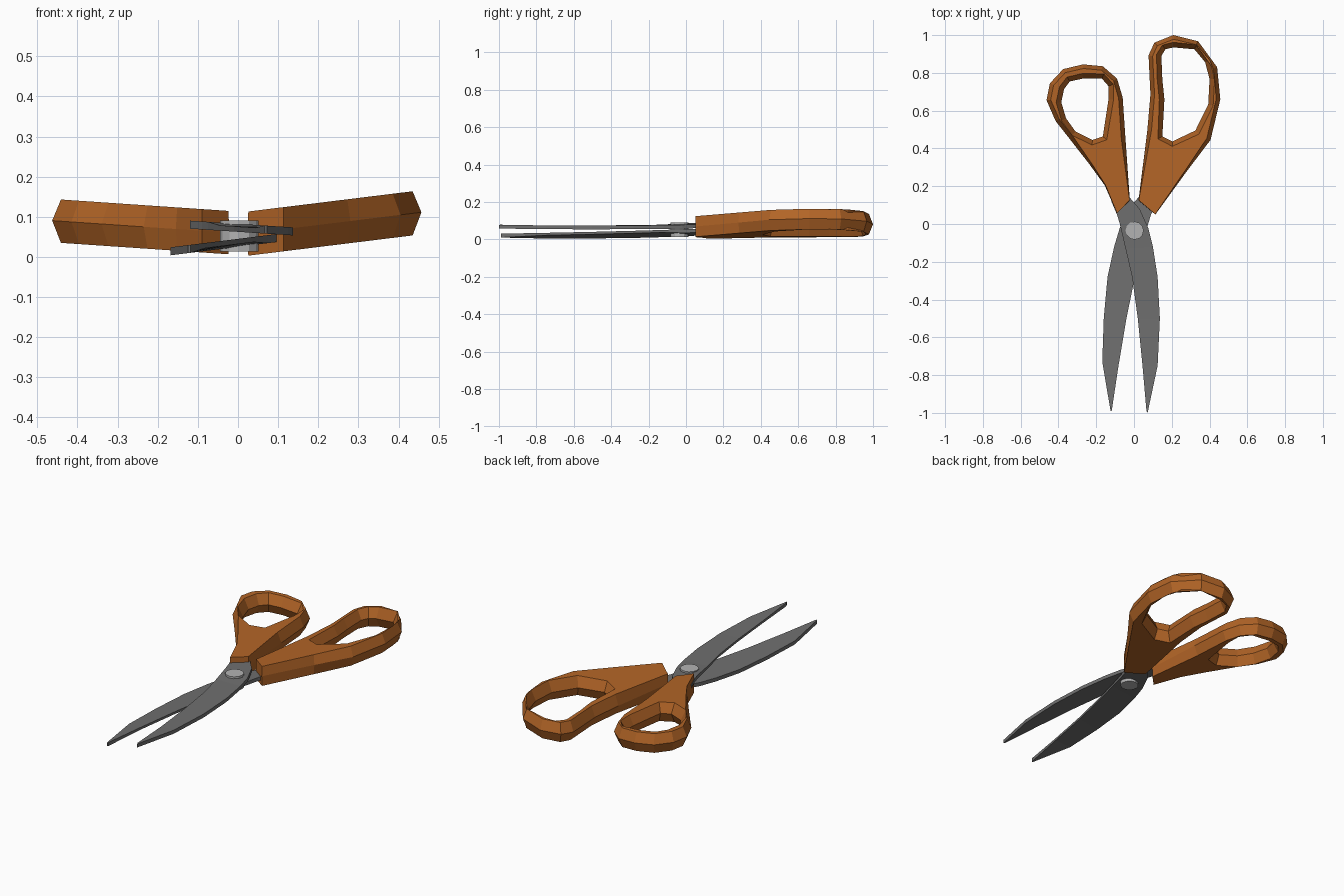
import bpy, bmesh
from mathutils import Vector

if "Cube" in bpy.data.objects:
    bpy.data.objects.remove(bpy.data.objects["Cube"])


def material(name, color):
    m = bpy.data.materials.new(name)
    m.diffuse_color = color
    m.use_nodes = True
    m.node_tree.nodes["Principled BSDF"].inputs["Base Color"].default_value = m.diffuse_color
    return m


def finish(name, bm, mat):
    bmesh.ops.recalc_face_normals(bm, faces=bm.faces)
    me = bpy.data.meshes.new(name)
    bm.to_mesh(me)
    bm.free()
    ob = bpy.data.objects.new(name, me)
    bpy.context.collection.objects.link(ob)
    me.materials.append(mat)
    return ob


def offset(pts, dist):
    """Move each point outward; the offset fades out near the neck."""
    pts = [Vector(p) for p in pts]
    n = len(pts)
    area = sum(pts[i - 1].cross(pts[i]) for i in range(n))
    sign = 1 if area > 0 else -1
    out = []
    for i, p in enumerate(pts):
        t = ((p - pts[i - 1]).normalized() + (pts[(i + 1) % n] - p).normalized()).normalized()
        w = max(0.08, min(1, (p.y - 0.15) / 0.3))
        out.append(p + Vector((t.y, -t.x)) * sign * dist * w)
    return out


def handle(name, outer, hole, base, slope, half, mat):
    """Tilted finger loop, widest at mid height, chamfered above and below."""
    bm = bmesh.new()

    def ring(pts, dz):
        return [bm.verts.new((p[0], p[1], base + slope * p[0] + dz)) for p in pts]

    ends = {1: [], -1: []}
    for pts, d in ((outer, -0.022), (hole, 0.027)):
        mid = ring(pts, 0)
        for s in (1, -1):
            rim = ring(offset(pts, d), s * half)
            n = len(rim)
            for i in range(n):
                j = (i + 1) % n
                bm.faces.new((mid[i], mid[j], rim[j], rim[i]))
            ends[s] += [bm.edges.get((rim[i], rim[(i + 1) % n])) for i in range(n)]
    for s in (1, -1):
        bmesh.ops.triangle_fill(bm, edges=ends[s], use_beauty=True, use_dissolve=False)
    return finish(name, bm, mat)


def blade(name, stations, base, slope, side, mat):
    """Strip of (spine x, y, edge x, y) sections; side is the ground face."""
    bm = bmesh.new()
    rows = []
    for k, (ox, oy, ix, iy) in enumerate(stations):
        ground = 0.003 if 0 < k < 5 else 0.01
        row = []
        for x, y, h in ((ox, oy, 0.01), (ix, iy, ground)):
            z = base + slope * x
            row += [bm.verts.new((x, y, z + side * h)), bm.verts.new((x, y, z - side * 0.01))]
        rows.append((row[0], row[2], row[3], row[1]))
    for a, b in zip(rows, rows[1:]):
        for i in range(4):
            j = (i + 1) % 4
            bm.faces.new((a[i], a[j], b[j], b[i]))
    bm.faces.new(rows[0])
    bm.faces.new(rows[-1])
    return finish(name, bm, mat)


plastic = material("orange_plastic", (0.45, 0.13, 0.02, 1))
steel = material("dark_steel", (0.16, 0.16, 0.16, 1))
light = material("light_steel", (0.45, 0.45, 0.45, 1))

# Small thumb loop
handle("thumb_handle",
       [(-.09, .055), (-.155, .205), (-.235, .315), (-.34, .45), (-.415, .545),
        (-.463, .655), (-.445, .745), (-.375, .82), (-.27, .845), (-.165, .835),
        (-.09, .77), (-.06, .67), (-.045, .45), (-.022, .125)],
       [(-.385, .645), (-.37, .715), (-.34, .755), (-.27, .77), (-.17, .77), (-.135, .73),
        (-.135, .66), (-.165, .463), (-.22, .445), (-.31, .49), (-.36, .56)],
       0.059, -0.068, 0.054, plastic)

# Large finger loop
handle("finger_handle",
       [(.113, .05), (.28, .28), (.405, .445), (.457, .66), (.44, .83), (.34, .967),
        (.208, 1.0), (.108, .96), (.077, .893), (.087, .686), (.071, .5), (.024, .125)],
       [(.145, .89), (.166, .925), (.208, .935), (.32, .925), (.377, .856), (.40, .766),
        (.393, .633), (.325, .495), (.203, .437), (.15, .464), (.161, .66), (.15, .766)],
       0.055, 0.123, 0.055, plastic)

# Blades cross at the pivot and run into the opposite handle
blade("upper_blade",
      [(.072, -1, .066, -.99), (.125, -.75, .045, -.75), (.137, -.5, .02, -.5),
       (.125, -.28, -.01, -.28), (.10, -.12, -.045, -.13), (.075, -.02, -.075, 0),
       (.03, .08, -.09, .05), (-.04, .16, -.12, .12)],
      0.0725, -0.065, 1, steel)
blade("lower_blade",
      [(-.124, -.99, -.118, -.99), (-.168, -.73, -.082, -.75), (-.16, -.5, -.04, -.5),
       (-.14, -.28, .005, -.28), (-.105, -.12, .04, -.13), (-.075, -.02, .075, 0),
       (-.03, .08, .09, .05), (.04, .16, .12, .12)],
      0.035, 0.125, -1, steel)

# Pivot screw
bpy.ops.mesh.primitive_cylinder_add(vertices=12, radius=0.048, depth=0.078,
                                    location=(0.003, -0.035, 0.052))
screw = bpy.context.object
screw.name = "pivot_screw"
screw.data.materials.append(light)
